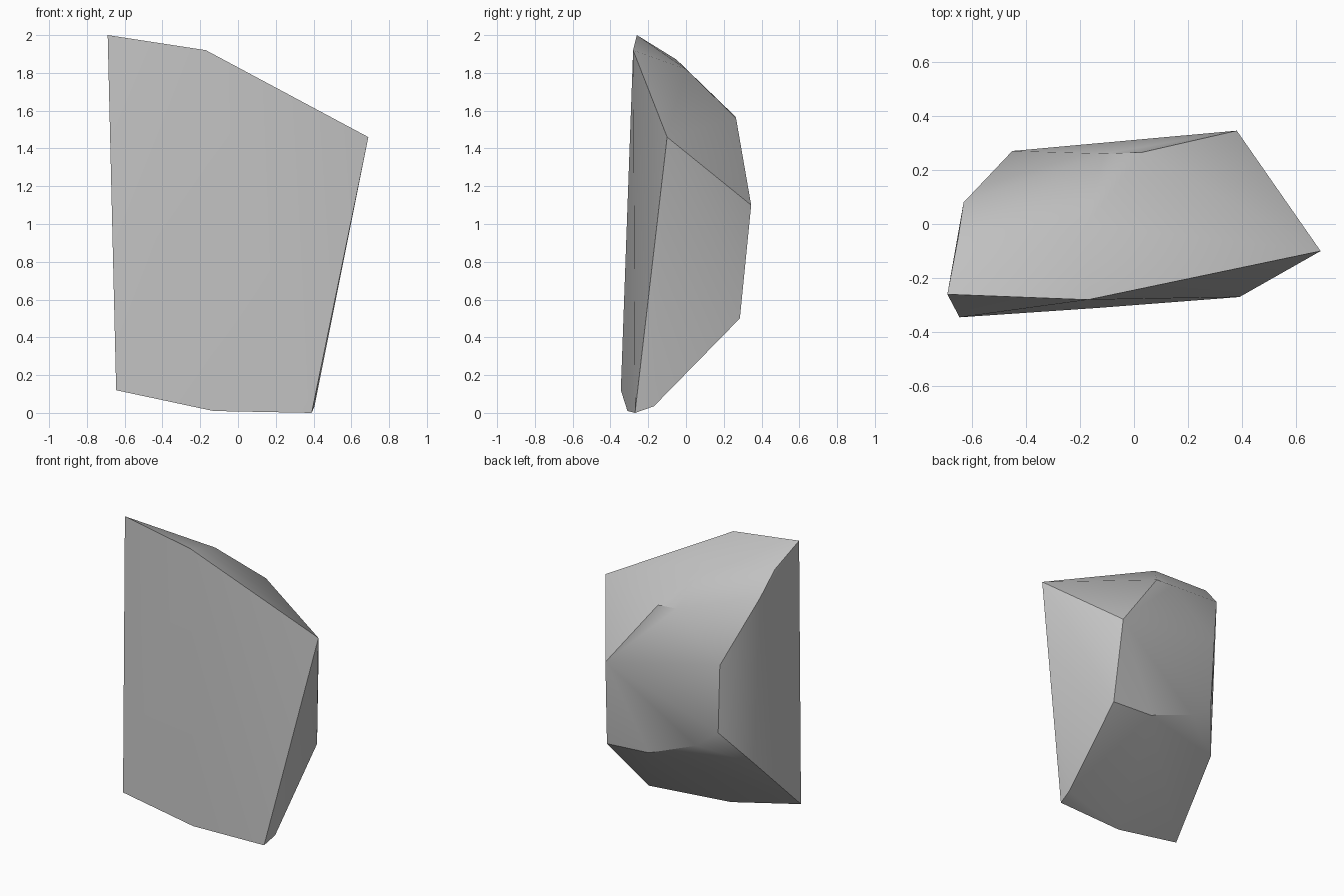
import bpy
import bmesh
import math

# Remove the default object
default = bpy.data.objects.get("Cube")
if default:
    bpy.data.objects.remove(default, do_unlink=True)


def flat_material(name, rgb):
    material = bpy.data.materials.new(name)
    material.use_nodes = True
    color = (*rgb, 1.0)
    material.diffuse_color = color
    shader = next(n for n in material.node_tree.nodes if n.type == "BSDF_PRINCIPLED")
    shader.inputs["Base Color"].default_value = color
    return material


def chiselled_rock(name, rings, material):
    """Wrap a convex skin around the corner points of a rock."""
    bm = bmesh.new()
    for ring in rings:
        for corner in ring:
            bm.verts.new(corner)
    result = bmesh.ops.convex_hull(bm, input=bm.verts[:])
    spare = [v for v in result["geom_interior"] + result["geom_unused"]
             if isinstance(v, bmesh.types.BMVert)]
    bmesh.ops.delete(bm, geom=list(set(spare)), context="VERTS")
    bmesh.ops.recalc_face_normals(bm, faces=bm.faces[:])
    mesh = bpy.data.meshes.new(name)
    bm.to_mesh(mesh)
    bm.free()
    mesh.materials.append(material)
    rock = bpy.data.objects.new(name, mesh)
    bpy.context.collection.objects.link(rock)
    return rock


# Broad, nearly flat front slab outline
front_outline = [
    (-.69, -.26, 2), (-.17, -.28, 1.92), (.69, -.1, 1.46),
    (.39, -.27, 0), (-.13, -.31, .01), (-.645, -.345, .12),
]
# Sloping crown behind the top edge
crown = [
    (-.65, -.05, 1.87), (-.63, .08, 1.72), (-.176, 0, 1.82),
    (-.11, .26, 1.57), (.03, .265, 1.56),
]
# Back facet, from its upper corners down to the underside
back_facet = [
    (.38, .345, 1.1), (-.45, .27, 1.27), (-.43, .26, .79),
    (-.58, .08, .55), (-.265, .27, .66), (.09, .28, .52), (.41, .285, .5),
]
# Small chamfer at the foot
foot = [(.405, -.17, .035)]

stone = flat_material("grey stone", (.55, .55, .55))
rock = chiselled_rock("rock", (front_outline, crown, back_facet, foot), stone)

# Soft facets, crisp ridges
bpy.ops.object.select_all(action="DESELECT")
rock.select_set(True)
bpy.context.view_layer.objects.active = rock
bpy.ops.object.shade_smooth_by_angle(angle=math.radians(30))
